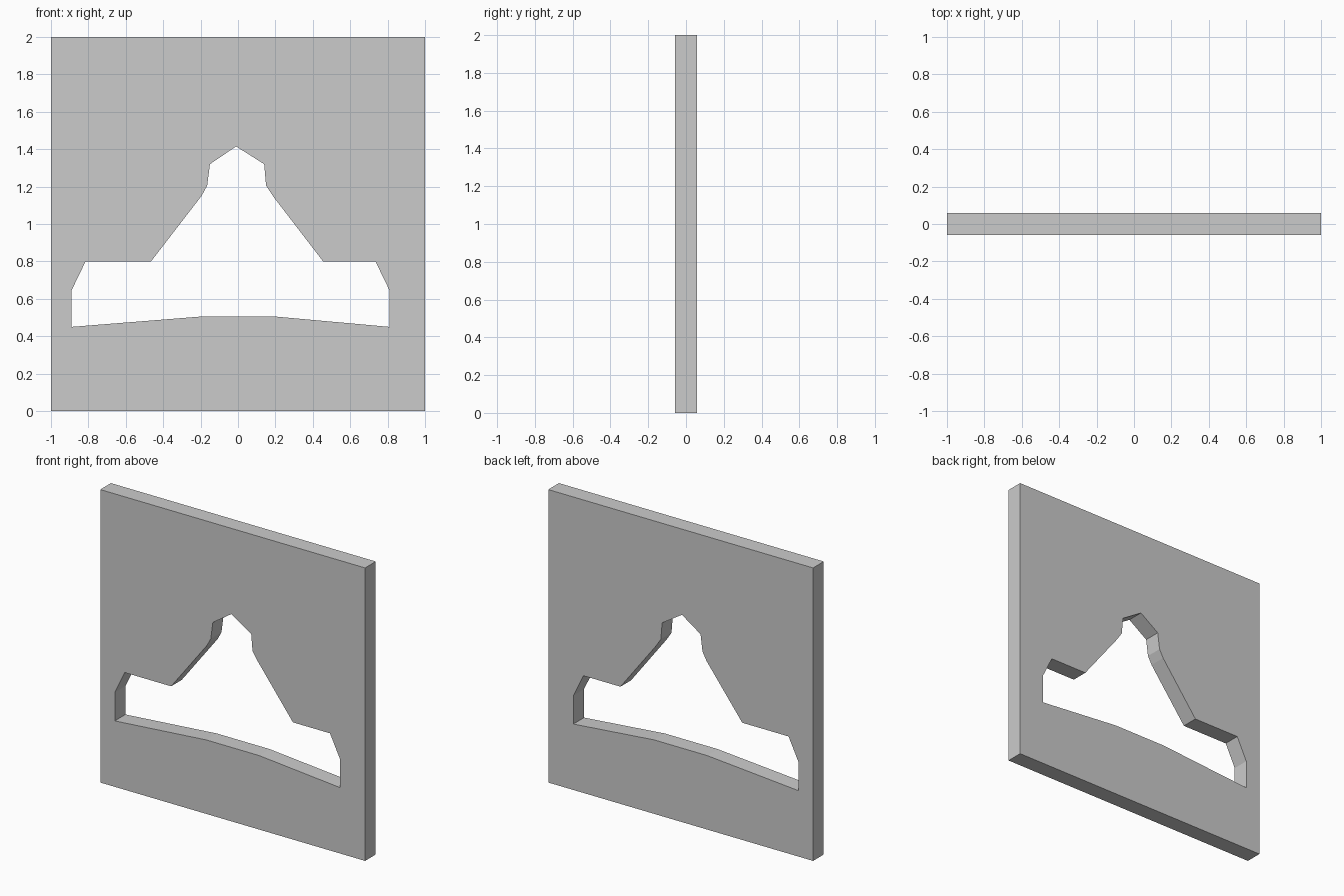
import bpy
import bmesh

if "Cube" in bpy.data.objects:
    bpy.data.objects.remove(bpy.data.objects["Cube"])

HALF_THICKNESS = 0.0575

# Outlines in the front plane as (x, z)
panel_outline = [(-1, 0), (1, 0), (1, 2), (-1, 2)]
opening_outline = [
    (-0.01, 1.415), (0.14, 1.32), (0.15, 1.205), (0.19, 1.145),
    (0.455, 0.80), (0.735, 0.80), (0.81, 0.645), (0.81, 0.45),
    (0.20, 0.505), (-0.20, 0.505), (-0.89, 0.45), (-0.89, 0.645),
    (-0.815, 0.80), (-0.465, 0.80), (-0.195, 1.15), (-0.165, 1.205),
    (-0.15, 1.32),
]


def add_loop(bm, points):
    """Closed edge loop lying on the front face of the panel."""
    verts = [bm.verts.new((x, -HALF_THICKNESS, z)) for x, z in points]
    return [bm.edges.new((a, b)) for a, b in zip(verts, verts[1:] + verts[:1])]


# Front face with the opening left empty
bm = bmesh.new()
edges = add_loop(bm, panel_outline) + add_loop(bm, opening_outline)
bmesh.ops.triangle_fill(bm, edges=edges, use_beauty=True)

# Extrude through to the back face, keeping the front
result = bmesh.ops.extrude_face_region(bm, geom=bm.faces[:], use_keep_orig=True)
back = [g for g in result["geom"] if isinstance(g, bmesh.types.BMVert)]
bmesh.ops.translate(bm, verts=back, vec=(0, 2 * HALF_THICKNESS, 0))
bmesh.ops.recalc_face_normals(bm, faces=bm.faces[:])

# Cutout panel object
mesh = bpy.data.meshes.new("cutout_panel")
bm.to_mesh(mesh)
bm.free()
panel = bpy.data.objects.new("cutout_panel", mesh)
bpy.context.collection.objects.link(panel)
